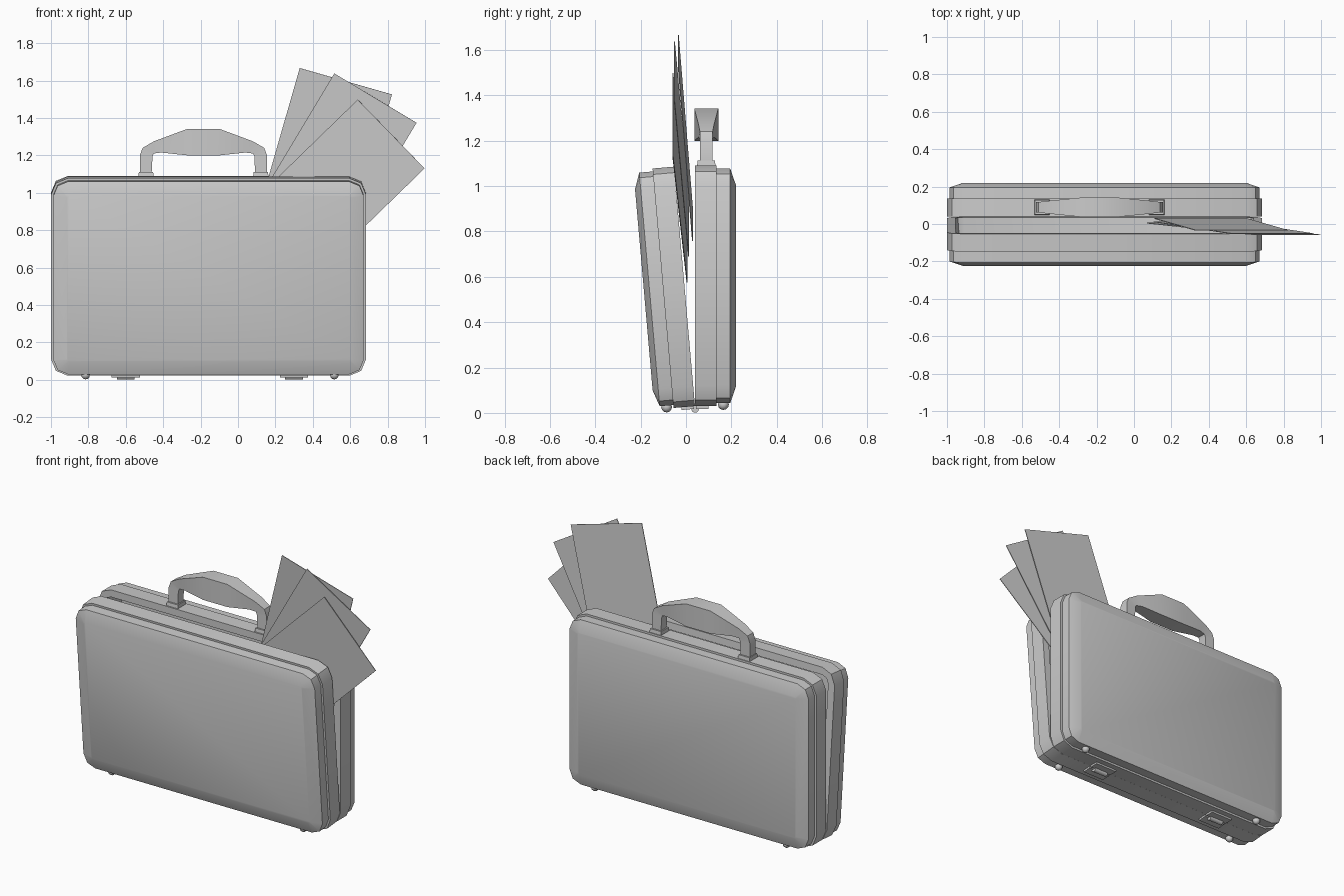
import bpy, bmesh
from math import radians, sin, cos, pi
from mathutils import Matrix, Vector

if "Cube" in bpy.data.objects:
    bpy.data.objects.remove(bpy.data.objects["Cube"])

CX, CZ, HX, HZ = -0.1575, 0.56, 0.8425, 0.53   # case outline centre and half sizes
SEAM = 0.04                                     # plane where the halves meet
OPEN = (Matrix.Translation((0, SEAM, 0.025)) @ Matrix.Rotation(radians(5), 4, 'X')
        @ Matrix.Translation((0, -SEAM, -0.025)))
FLIP = (Matrix.Translation((0, SEAM, 0)) @ Matrix.Scale(-1, 4, (0, 1, 0))
        @ Matrix.Translation((0, -SEAM, 0)))


def finish(bm, name, matrix=None, smooth=None):
    if matrix is not None:
        bm.transform(matrix)
    bmesh.ops.recalc_face_normals(bm, faces=bm.faces)
    mesh = bpy.data.meshes.new(name)
    bm.to_mesh(mesh)
    bm.free()
    ob = bpy.data.objects.new(name, mesh)
    bpy.context.collection.objects.link(ob)
    if smooth:
        bpy.ops.object.select_all(action='DESELECT')
        ob.select_set(True)
        bpy.context.view_layer.objects.active = ob
        bpy.ops.object.shade_smooth_by_angle(angle=radians(smooth))
    return ob


def loft(rings):
    """Skin a list of equal-length point rings and cap both ends."""
    bm = bmesh.new()
    vs = [[bm.verts.new(p) for p in r] for r in rings]
    n = len(vs[0])
    for a, b in zip(vs, vs[1:]):
        for i in range(n):
            j = (i + 1) % n
            bm.faces.new((a[i], a[j], b[j], b[i]))
    bm.faces.new(vs[0])
    bm.faces.new(vs[-1])
    return bm


def case_ring(inset, y):
    """Case outline with two-segment rounded corners."""
    r = max(0.09 - inset, 0.012)
    pts = []
    for k, (sx, sz) in enumerate(((1, 1), (-1, 1), (-1, -1), (1, -1))):
        for s in range(3):
            a = k * pi / 2 + s * pi / 4
            pts.append((CX + sx * (HX - inset - r) + r * cos(a), y,
                        CZ + sz * (HZ - inset - r) + r * sin(a)))
    return pts


def box(name, lo, hi, matrix=None, top_inset=0):
    def ring(z, d):
        return [(lo[0] + d, lo[1] + d, z), (hi[0] - d, lo[1] + d, z),
                (hi[0] - d, hi[1] - d, z), (lo[0] + d, hi[1] - d, z)]
    return finish(loft([ring(lo[2], 0), ring(hi[2], top_inset)]), name, matrix)


# Case halves: hollow tray, wide rim, stepped body, chamfered panel
SHELL = [(0.06, 0.185), (0.045, SEAM), (0, SEAM), (0, 0.135),
         (0.013, 0.135), (0.013, 0.195), (0.085, 0.22)]
for name, m in (("back_shell", None), ("front_shell", OPEN @ FLIP)):
    finish(loft([case_ring(*s) for s in SHELL]), name, m, 30)

# Rounded feet under both halves
for side, m in (("back", Matrix()), ("front", OPEN @ FLIP)):
    for label, x in (("left", -0.815), ("right", 0.515)):
        bm = bmesh.new()
        bmesh.ops.create_uvsphere(bm, u_segments=10, v_segments=6, radius=0.024)
        finish(bm, f"{side}_foot_{label}", m @ Matrix.Translation((x, 0.165, 0.037)), 40)

# Hinges: a leaf on each half and a barrel on the seam
for label, x in (("left", -0.6), ("right", 0.3)):
    for side, m in (("back", None), ("front", OPEN @ FLIP)):
        box(f"hinge_leaf_{side}_{label}", (x - 0.075, SEAM + 0.005, 0.018),
            (x + 0.075, 0.1, 0.036), m)
    bm = bmesh.new()
    bmesh.ops.create_cone(bm, cap_ends=True, segments=10, radius1=0.017, radius2=0.017, depth=0.095)
    finish(bm, f"hinge_barrel_{label}",
           Matrix.Translation((x, SEAM, 0.017)) @ Matrix.Rotation(pi / 2, 4, 'Y'), 40)

# Handle: rectangular sections (outer x,z, inner x,z, half width), mirrored to the other side
HC, HY = -0.185, 0.0895
HALF = [(-0.34, 1.10, -0.277, 1.10, 0.028), (-0.34, 1.20, -0.272, 1.195, 0.028),
        (-0.325, 1.24, -0.265, 1.21, 0.028), (-0.265, 1.275, -0.225, 1.215, 0.035),
        (-0.085, 1.342, -0.085, 1.20, 0.053)]
SECTIONS = HALF + [(-ox, oz, -ix, iz, w) for ox, oz, ix, iz, w in reversed(HALF)]
finish(loft([[(HC + ox, HY - w, oz), (HC + ox, HY + w, oz),
              (HC + ix, HY + w, iz), (HC + ix, HY - w, iz)]
             for ox, oz, ix, iz, w in SECTIONS]), "handle", None, 25)
for label, s in (("left", -1), ("right", 1)):
    x = HC + s * 0.307
    box(f"handle_mount_{label}", (x - 0.042, HY - 0.042, 1.08), (x + 0.042, HY + 0.042, 1.112),
        None, 0.004)

# Papers: top-left corner (x, z), fan angle, y at top edge
for i, (x, z, ang, y) in enumerate(((0.33, 1.667, 16, -0.034), (0.515, 1.638, 31, -0.051),
                                    (0.64, 1.498, 45.8, -0.058))):
    m = (Matrix.Translation((x, y, z)) @ Matrix.Rotation(radians(ang), 4, 'Y')
         @ Matrix.Rotation(radians(4.5), 4, 'X'))
    box(f"paper_{i + 1}", (0, -0.002, -0.8), (0.513, 0.002, 0), m)
